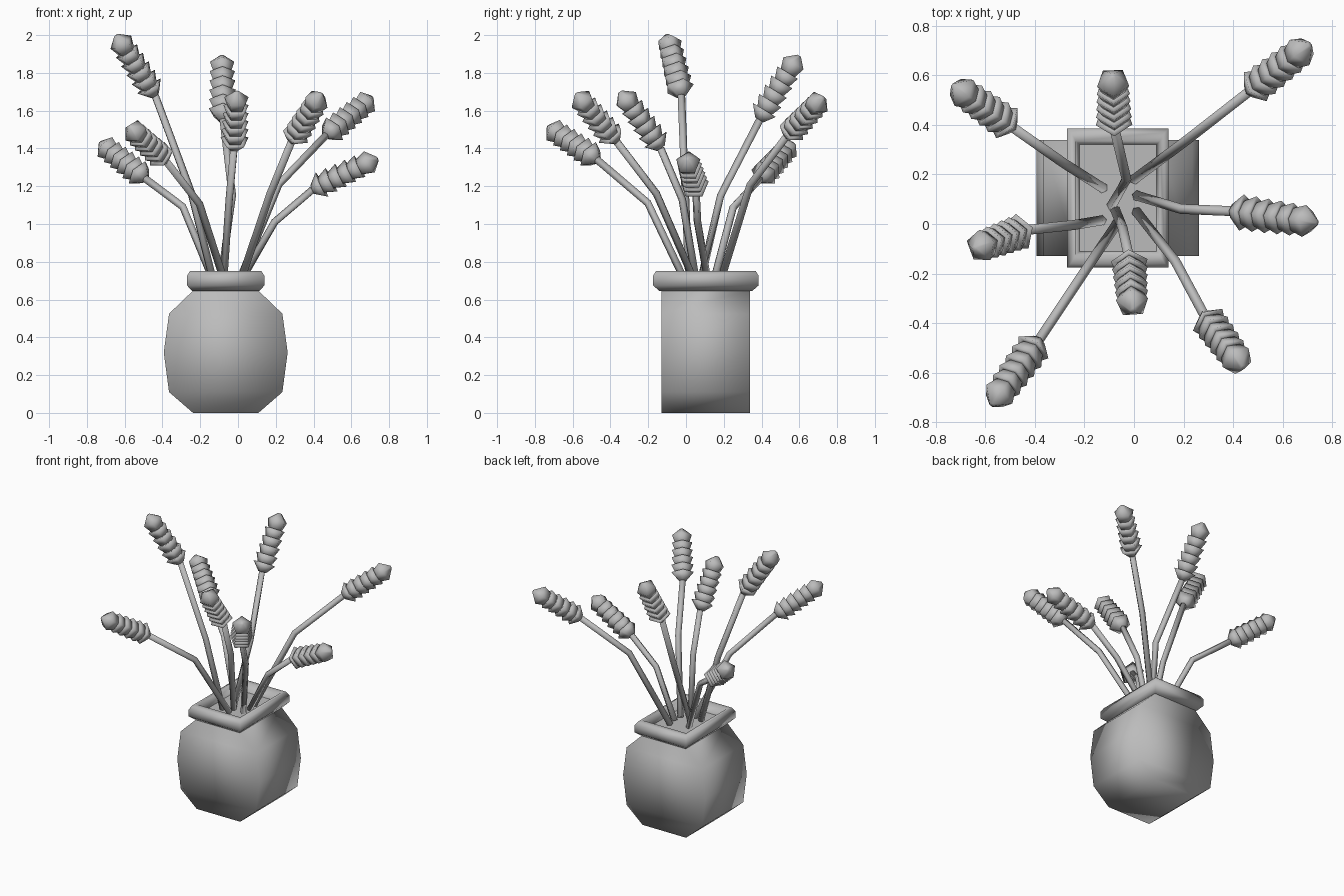
import bpy, bmesh, math
from mathutils import Vector

cube = bpy.data.objects.get("Cube")
if cube:
    bpy.data.objects.remove(cube, do_unlink=True)

clay = bpy.data.materials.new("plain_grey")
clay.use_nodes = True
GREY = (0.5, 0.5, 0.5, 1)
clay.diffuse_color = GREY
clay.node_tree.nodes["Principled BSDF"].inputs["Base Color"].default_value = GREY

CX, CY = -0.065, 0.105      # pot centre
SIDES = 5


def loft(bm, loops, cap_start=True, cap_end=True):
    """Skin a list of equal-length point loops."""
    rings = [[bm.verts.new(p) for p in loop] for loop in loops]
    n = len(rings[0])
    for a, b in zip(rings, rings[1:]):
        for i in range(n):
            j = (i + 1) % n
            bm.faces.new((a[i], a[j], b[j], b[i]))
    if cap_start:
        bm.faces.new(rings[0][::-1])
    if cap_end:
        bm.faces.new(rings[-1])


def finish(name, bm):
    bmesh.ops.recalc_face_normals(bm, faces=bm.faces)
    for f in bm.faces:
        f.smooth = True
    mesh = bpy.data.meshes.new(name)
    bm.to_mesh(mesh)
    bm.free()
    mesh.materials.append(clay)
    ob = bpy.data.objects.new(name, mesh)
    bpy.context.collection.objects.link(ob)
    return ob


def rect(z, hx, hy):
    return [Vector((CX + sx * hx, CY + sy * hy, z))
            for sx, sy in ((-1, -1), (1, -1), (1, 1), (-1, 1))]


def ring(centre, axis, radius):
    """Regular polygon around a point, square to the axis."""
    q = axis.to_track_quat('Z', 'Y')
    return [centre + q @ Vector((radius * math.cos(a), radius * math.sin(a), 0))
            for a in (math.tau * (i + 0.25) / SIDES for i in range(SIDES))]


# pot body: rounded outline in x, constant depth in y
bm = bmesh.new()
loft(bm, [rect(z, hx, 0.235) for z, hx in
          ((0, 0.173), (0.11, 0.30), (0.32, 0.328), (0.525, 0.30), (0.65, 0.17))],
     cap_end=False)
finish("pot_body", bm)

# rim: bevelled rectangular band, open in the middle
bm = bmesh.new()
loft(bm, [rect(*p) for p in
          ((0.65, 0.165, 0.23), (0.645, 0.178, 0.245), (0.675, 0.205, 0.28),
           (0.725, 0.205, 0.28), (0.75, 0.19, 0.265), (0.75, 0.17, 0.23),
           (0.69, 0.155, 0.215))],
     cap_start=False, cap_end=False)
finish("pot_rim", bm)

# soil
bm = bmesh.new()
bm.faces.new([bm.verts.new(p) for p in rect(0.69, 0.157, 0.217)])
finish("soil", bm)


def stem(name, points):
    pts = [Vector(p) for p in points]
    dirs = [(b - a).normalized() for a, b in zip(pts, pts[1:])]
    axes = [dirs[0], (dirs[0] + dirs[1]).normalized(), dirs[1]]
    bm = bmesh.new()
    loft(bm, [ring(p, d, 0.021) for p, d in zip(pts, axes)])
    finish(name, bm)


def head(name, base, tip, cups=6):
    """Stack of flaring cups ending in a blunt point."""
    base, tip = Vector(base), Vector(tip)
    axis = (tip - base).normalized()
    length = (tip - base).length
    step = (length - 0.05) / cups
    bm = bmesh.new()
    for i in range(cups):
        lo, hi = i * step, (i + 1) * step
        wide = 0.078 - 0.002 * i
        narrow = 0.028 if i == 0 else 0.045
        last = i == cups - 1
        rows = [(lo - (0.01 if i else 0), narrow), (hi, wide)]
        rows.append((length, 0.012) if last else (hi - 0.002, 0.04))
        loft(bm, [ring(base + axis * t, axis, r) for t, r in rows])
    finish(name, bm)


# root, bend, head base and tip of each stalk
stalks = {
    "back_right": ((-.125, .145, .69), (-.29, .25, 1.09), (-.49, .39, 1.24), (-.73, .56, 1.43)),
    "back": ((-.09, .075, .69), (-.03, .185, 1.15), (-.08, .39, 1.55), (-.085, .6, 1.89)),
    "back_left": ((0, .18, .69), (.215, .34, 1.21), (.465, .535, 1.47), (.71, .725, 1.67)),
    "left": ((.01, .115, .69), (.195, .06, 1.01), (.395, .052, 1.18), (.74, .005, 1.345)),
    "front_left": ((.01, .05, .69), (.17, -.155, 1.16), (.285, -.37, 1.44), (.44, -.58, 1.69)),
    "front": ((-.075, .055, .69), (-.045, -.02, 1.13), (-.02, -.135, 1.4), (-.005, -.35, 1.7)),
    "front_right": ((-.07, 0, .69), (-.205, -.2, 1.11), (-.385, -.47, 1.34), (-.575, -.73, 1.515)),
    "right": ((-.13, .015, .69), (-.25, -.005, 1.17), (-.44, -.025, 1.68), (-.645, -.1, 2.0)),
}
for place, (root, bend, base, tip) in stalks.items():
    stem("stem_" + place, (root, bend, base))
    head("seed_head_" + place, base, tip)
